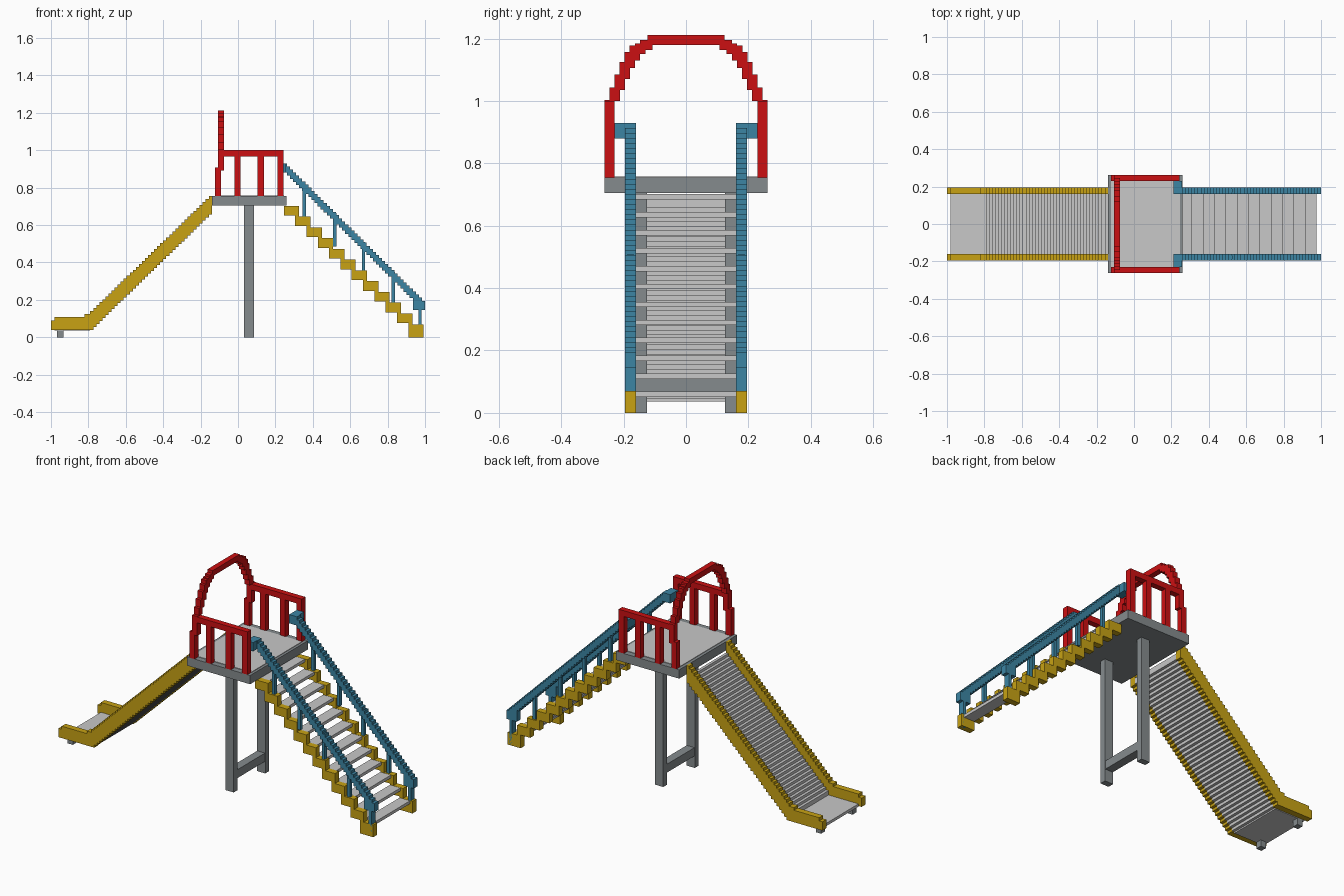
import bpy, bmesh

if "Cube" in bpy.data.objects:
    bpy.data.objects.remove(bpy.data.objects["Cube"])

V = 0.0163  # size of one stair-step block


def material(name, rgb):
    m = bpy.data.materials.new(name)
    m.diffuse_color = (*rgb, 1)
    m.use_nodes = True
    m.node_tree.nodes["Principled BSDF"].inputs["Base Color"].default_value = m.diffuse_color
    return m


RED = material("red", (0.60, 0.005, 0.006))
YELLOW = material("yellow", (0.58, 0.365, 0.007))
BLUE = material("blue", (0.045, 0.235, 0.37))
GREY = material("steel grey", (0.235, 0.26, 0.27))
LIGHT = material("light grey", (0.58, 0.58, 0.58))


def finish(name, bm, mat):
    bmesh.ops.recalc_face_normals(bm, faces=bm.faces)
    me = bpy.data.meshes.new(name)
    bm.to_mesh(me)
    bm.free()
    me.materials.append(mat)
    ob = bpy.data.objects.new(name, me)
    bpy.context.collection.objects.link(ob)
    return ob


def boxes(name, mat, items, mirror=False):
    """Boxes given as (x0, x1, y0, y1, z0, z1), optionally repeated on -y."""
    bm = bmesh.new()
    for x0, x1, y0, y1, z0, z1 in items:
        for s in ((1, -1) if mirror else (1,)):
            vs = bmesh.ops.create_cube(bm, size=1)["verts"]
            for v in vs:
                v.co.x = x0 if v.co.x < 0 else x1
                v.co.y = s * (y0 if v.co.y < 0 else y1)
                v.co.z = z0 if v.co.z < 0 else z1
    return finish(name, bm, mat)


def stepped(name, mat, columns, spans):
    """Columns (x0, x1, z0, z1) joined into one stepped outline, extruded in y."""
    top, low = [], []
    for x0, x1, z0, z1 in columns:
        top += [(x0, z1), (x1, z1)]
        low += [(x0, z0), (x1, z0)]
    outline = []
    for p in top + low[::-1]:
        if not outline or p != outline[-1]:
            outline.append(p)
    bm = bmesh.new()
    for y0, y1 in spans:
        f = bm.faces.new([bm.verts.new((x, y0, z)) for x, z in outline])
        ext = bmesh.ops.extrude_face_region(bm, geom=[f], use_keep_orig=True)
        for e in ext["geom"]:
            if isinstance(e, bmesh.types.BMVert):
                e.co.y = y1
    return finish(name, bm, mat)


RAILS = [(0.16, 0.195), (-0.195, -0.16)]

# Platform, deck plate, legs and feet
boxes("platform", GREY, [(-0.14, 0.26, -0.262, 0.262, 0.705, 0.755)])
boxes("deck_plate", LIGHT, [(-0.123, 0.245, -0.23, 0.23, 0.75, 0.758)])
boxes("support_legs", GREY, [(0.032, 0.085, 0.125, 0.16, 0, 0.71)], True)
boxes("leg_crossbar", GREY, [(0.034, 0.083, -0.13, 0.13, 0.068, 0.116)])
boxes("slide_feet", GREY, [(-0.967, -0.934, 0.125, 0.16, 0, 0.037)], True)

# Slide side rails: low flat run-out, then steps up to the platform
N = 40
X0, X1 = -0.79, -0.14
dx = (X1 - X0) / N
steps = [(X0 + i * dx, X0 + (i + 1) * dx, 0.04 + 0.615 * i / (N - 1)) for i in range(N)]
side = [(-1.0, -0.98, 0.04, 0.09), (-0.98, -0.82, 0.04, 0.108), (-0.82, X0, 0.04, 0.123)]
side += [(a, b, z, z + 0.1) for a, b, z in steps]
stepped("slide_rails", YELLOW, side, RAILS)

# Slide bed between the rails
bed = [(-0.98, X0, 0.036, 0.052)]
bed += [(a, b, z + 0.004, z + 0.037) for a, b, z in steps]
stepped("slide_bed", LIGHT, bed, [(-0.16, 0.16)])

# Stairs: stepped stringers and thin treads
string, treads = [], []
for i in range(12):
    x, z = 0.245 + i * 0.0605, 0.702 - i * 0.0575
    string.append((x, x + 0.082, 0.16, 0.195, z - (0.051 if i < 11 else z), z))
    if i:
        string.append((x, x + 0.0215, 0.16, 0.195, z - 0.01, z + 0.012))
    treads.append((x, x + 0.066, -0.161, 0.161, z - 0.018, z - 0.001))
boxes("stair_stringers", YELLOW, string, True)
boxes("stair_treads", LIGHT, treads)

# Stair handrails with posts, lower end blocks and upper brackets
n = 46
w = (1.0 - 0.245) / n
rail = [(0.245 + i * w, 0.245 + (i + 1) * w, 0.88 - 0.735 * i / (n - 1),
         0.93 - 0.735 * i / (n - 1)) for i in range(n)]
stepped("handrails", BLUE, rail, RAILS)
extra = [(x, x + 0.018, 0.168, 0.187, z, z + 0.18)
         for x, z in ((0.345, 0.63), (0.508, 0.485), (0.662, 0.33), (0.822, 0.17))]
extra += [(0.964, 0.982, 0.16, 0.195, 0, 0.16),
          (0.935, 0.998, 0.16, 0.195, 0.145, 0.195)]
boxes("handrail_posts", BLUE, extra, True)
boxes("handrail_brackets", BLUE, [(0.212, 0.257, 0.16, 0.23, 0.88, 0.93)], True)

# Red guard rails on both sides of the platform
Y = (0.229, 0.262)
guard = [(x, x + 0.033, *Y, 0.754, 0.98) for x in (-0.02, 0.105, 0.21)]
guard += [(-0.08, 0.243, *Y, 0.967, 1.0)]
boxes("guard_rails", RED, guard, True)

# Red stepped arch over the slide entrance
boxes("arch_posts", RED, [(-0.123, -0.091, *Y, 0.754, 0.907)], True)
A = (-0.107, -0.075)
arch = [(*A, *Y, 0.892, 1.003)]
arch += [(*A, y, y + 0.034, z0, z1) for y, z0, z1 in (
    (0.212, 1.0, 1.043), (0.196, 1.035, 1.085), (0.179, 1.07, 1.125),
    (0.163, 1.105, 1.157), (0.147, 1.13, 1.178), (0.13, 1.15, 1.184))]
arch += [(*A, 0.108, 0.147, 1.163, 1.196), (*A, 0, 0.123, 1.18, 1.212)]
boxes("arch", RED, arch, True)
